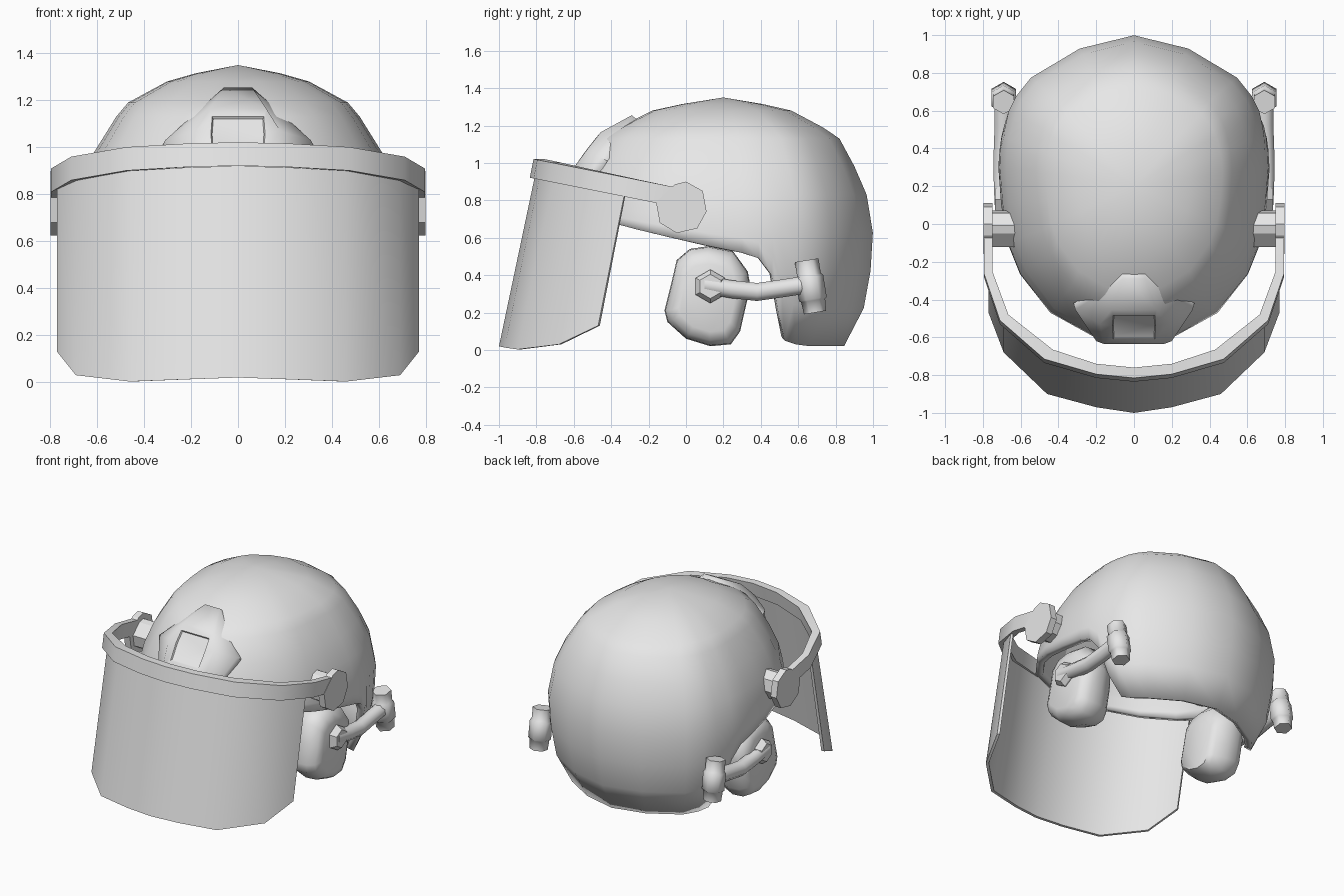
import bpy, bmesh, math
from mathutils import Vector

if "Cube" in bpy.data.objects:
    bpy.data.objects.remove(bpy.data.objects["Cube"])

grey = bpy.data.materials.new("light_grey")
grey.use_nodes = True
GREY = (0.8, 0.8, 0.8, 1)
grey.diffuse_color = GREY
grey.node_tree.nodes["Principled BSDF"].inputs["Base Color"].default_value = GREY


def loft(name, rings, closed=True, wrap=False, caps=True, angle=40):
    """Skin a list of point rings into one mesh object."""
    bm = bmesh.new()
    rows = [[bm.verts.new(p) for p in ring] for ring in rings]
    n = len(rows[0])
    pairs = list(zip(rows, rows[1:])) + ([(rows[-1], rows[0])] if wrap else [])
    for a, b in pairs:
        for i in range(n if closed else n - 1):
            j = (i + 1) % n
            bm.faces.new((a[i], a[j], b[j], b[i]))
    if caps:
        bm.faces.new(rows[0])
        bm.faces.new(rows[-1])
    bmesh.ops.remove_doubles(bm, verts=bm.verts, dist=0.0005)
    bmesh.ops.recalc_face_normals(bm, faces=bm.faces)
    mesh = bpy.data.meshes.new(name)
    bm.to_mesh(mesh)
    bm.free()
    mesh.materials.append(grey)
    mesh.shade_smooth()
    mesh.set_sharp_from_angle(angle=math.radians(angle))
    obj = bpy.data.objects.new(name, mesh)
    bpy.context.collection.objects.link(obj)
    return obj


def mirrored(half):
    """Extend a path that starts on the centre line to both sides."""
    return [(-p[0], *p[1:]) for p in reversed(half[1:])] + half


def tube(name, path, radii, sides=8, angle=40):
    """Round sections along a path, facing its overall direction."""
    path = [Vector(p) for p in path]
    turn = (path[-1] - path[0]).to_track_quat('Z', 'Y')
    rings = []
    for p, r in zip(path, radii):
        rings.append([p + turn @ Vector((r * math.cos(a), r * math.sin(a), 0))
                      for a in (math.tau * (k + 0.5) / sides for k in range(sides))])
    loft(name, rings, angle=angle)


# Helmet: outline (x, y) with rim height, and a profile (height, width, depth)
MID_Y, SPLIT, LOWER = 0.2, 7, 4
outline = [(0, -.645, .74), (.22, -.615, .73), (.45, -.48, .7), (.61, -.27, .645),
           (.675, -.1, .605), (.705, .1, .56), (.72, .3, .52), (.715, .39, .49),
           (.705, .465, .4), (.69, .52, .2), (.67, .6, .05), (.63, .68, .03),
           (.55, .78, .02), (.29, .935, .02), (0, 1.006, .02)]
profile = [(1.35, 0, 0), (1.315, .25, .26), (1.28, .42, .45), (1.19, .65, .66),
           (1.13, .72, .77), (.98, .85, .87), (.83, .94, .95), (.7, .985, .985),
           (.53, 1, 1), (.22, .93, .93), (.02, .8, .8)]


def size_at(z):
    for a, b in zip(profile, profile[1:]):
        if z >= b[0]:
            t = (a[0] - z) / (a[0] - b[0])
            return a[1] + (b[1] - a[1]) * t, a[2] + (b[2] - a[2]) * t
    return profile[-1][1:]


columns = []
for x, y, rim in outline + [(-x, y, r) for x, y, r in outline[-2:0:-1]]:
    heights = [level[0] for level in profile[:SPLIT]]
    last = heights[-1]
    heights += [last + (rim - last) * k / LOWER for k in range(1, LOWER + 1)]
    column = []
    for z in heights:
        wide, deep = size_at(z)
        column.append((x * wide, MID_Y + (y - MID_Y) * deep, z))
    columns.append(column)
shell = loft("helmet_shell", columns, closed=False, wrap=True, caps=False, angle=65)
wall = shell.modifiers.new("wall", 'SOLIDIFY')
wall.thickness = 0.05
wall.offset = -1


# Front mount: raised pad with a shallow square recess
def pad_ring(right):
    return right + [(-x, y, z) for x, y, z in reversed(right)]


loft("front_mount", [
    pad_ring([(.06, -.26, 1.23), (.32, -.42, 1.01), (.22, -.55, .8)]),
    pad_ring([(.06, -.29, 1.255), (.31, -.455, 1.03), (.2, -.62, .8)]),
    pad_ring([(.12, -.455, 1.165), (.18, -.53, 1.07), (.16, -.635, .88)]),
    pad_ring([(.11, -.485, 1.13), (.115, -.54, 1.06), (.11, -.61, .96)]),
    pad_ring([(.105, -.48, 1.12), (.11, -.53, 1.055), (.105, -.595, .965)])], angle=60)

# Visor: leaning curved plate, top and bottom edge per column
visor = mirrored([(0, -.81, .92, -1, .02), (.2, -.785, .915, -.97, .013),
                  (.46, -.71, .9, -.9, .003), (.69, -.5, .86, -.68, .03),
                  (.77, -.33, .83, -.47, .13)])
IN = 0.98
loft("visor", [[(x, yt, zt), (x, yb, zb), (x * IN, yb * IN, zb), (x * IN, yt * IN, zt)]
               for x, yt, zt, yb, zb in visor], angle=45)

# Band holding the visor: leaning strip of constant height
band = mirrored([(0, -.815, -.76), (.2, -.795, -.74), (.475, -.715, -.665),
                 (.71, -.51, -.48), (.795, -.26, -.25), (.795, -.06, -.06)])


def band_section(x, yo, yi):
    xi = x - math.copysign(.045, x) if abs(x) > .3 else x
    z = 1.02 - .2 * (yo + .81)
    return [(x, yo, z), (x, yo - .02, z - .1), (xi, yi - .02, z - .1), (xi, yi, z)]


loft("visor_band", [band_section(*p) for p in band], angle=35)

# Side outlines (y, z) of the ear cup and the visor hinge
cup = [(-.05, .48), (.02, .54), (.12, .555), (.25, .53), (.33, .42), (.345, .34),
       (.31, .19), (.29, .1), (.24, .03), (.13, .02), (0, .06), (-.1, .15),
       (-.115, .21), (-.08, .35)]
hinge = [(-.16, .79), (-.06, .885), (0, .9), (.09, .85), (.11, .74), (.06, .65),
         (-.05, .625), (-.14, .68)]


def side_plate(name, outline, layers, mid_y, angle):
    """Stack scaled copies of a side outline; a layer is (x, scale, centre height)."""
    loft(name, [[(x, mid_y + (y - mid_y) * k, mid_z + (z - mid_z) * k)
                 for y, z in outline] for x, k, mid_z in layers], angle=angle)


for side, s in (("left", 1), ("right", -1)):
    # Visor hinge: disc and a narrower peg into the shell
    side_plate(side + "_hinge_disc", hinge, [(s * .75, 1, .76), (s * .797, 1, .76)], -.025, 25)
    side_plate(side + "_hinge_peg", hinge, [(s * .6, .72, .76), (s * .76, .72, .76)], -.025, 25)

    # Ear cup, deeper towards the bottom
    side_plate(side + "_ear_cup", cup, [(s * .43, .65, .12), (s * .46, .82, .14),
                                        (s * .54, 1, .29), (s * .62, .98, .27),
                                        (s * .67, .86, .24), (s * .69, .68, .26)], .12, 50)

    # Hinged arm from the cup back to the knob
    tube(side + "_arm_pivot", [(s * .64, .13, .34), (s * .7, .13, .34),
                               (s * .735, .13, .34)], [.09, .09, .065], 6, 30)
    tube(side + "_arm", [(s * .69, .1, .35), (s * .695, .24, .325), (s * .695, .38, .31),
                         (s * .69, .52, .33), (s * .69, .65, .35)], [.052] * 5, 8, 50)

    # Rear knob: stacked collars on a leaning axis
    low, high = Vector((s * .69, .69, .2)), Vector((s * .69, .645, .48))
    stops = [(0, .06), (.23, .065), (.26, .075), (.68, .075), (.72, .064), (1, .064)]
    tube(side + "_rear_knob", [low.lerp(high, t) for t, r in stops],
         [r for t, r in stops], 6, 65)
